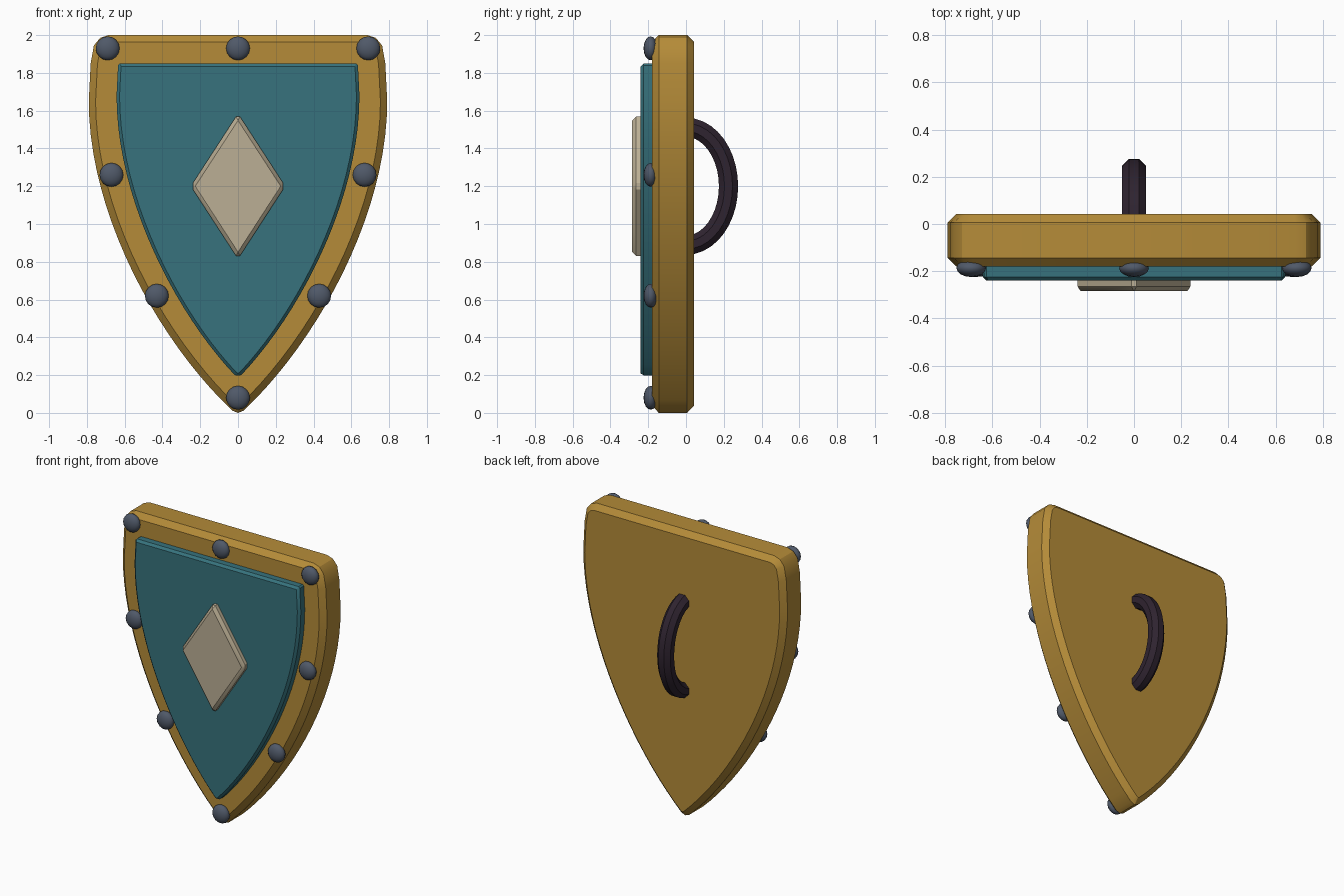
import bpy, bmesh, math
from mathutils import Vector

if "Cube" in bpy.data.objects:
    bpy.data.objects.remove(bpy.data.objects["Cube"])


def material(name, color):
    m = bpy.data.materials.new(name)
    m.diffuse_color = (*color, 1)
    m.use_nodes = True
    m.node_tree.nodes["Principled BSDF"].inputs["Base Color"].default_value = m.diffuse_color
    return m


GOLD = material("ochre_gold", (0.46, 0.26, 0.04))
TEAL = material("teal", (0.038, 0.17, 0.205))
CREAM = material("cream", (0.50, 0.43, 0.30))
STEEL = material("steel", (0.08, 0.10, 0.14))
LEATHER = material("dark_leather", (0.028, 0.017, 0.029))


def finish(obj, mat):
    obj.data.materials.append(mat)
    bpy.ops.object.select_all(action='DESELECT')
    obj.select_set(True)
    bpy.context.view_layer.objects.active = obj
    for mod in list(obj.modifiers):
        bpy.ops.object.modifier_apply(modifier=mod.name)
    bpy.ops.object.shade_smooth_by_angle(angle=math.radians(30))


def from_bmesh(name, bm):
    bmesh.ops.recalc_face_normals(bm, faces=bm.faces)
    me = bpy.data.meshes.new(name)
    bm.to_mesh(me)
    bm.free()
    obj = bpy.data.objects.new(name, me)
    bpy.context.collection.objects.link(obj)
    return obj


def bezier(p0, p1, p2, p3, n):
    pts = []
    for i in range(n + 1):
        t = i / n
        s = 1 - t
        pts.append(tuple(s**3 * a + 3 * s * s * t * b + 3 * s * t * t * c + t**3 * d
                         for a, b, c, d in zip(p0, p1, p2, p3)))
    return pts


def plate(name, half, y_front, y_back, chamfer, mat):
    """Chamfered plate from the right half of an outline, mirrored in x."""
    outline = half + [(-x, z) for x, z in reversed(half) if x > 1e-6]
    bm = bmesh.new()
    face = bm.faces.new([bm.verts.new((x, y_front, z)) for x, z in outline])
    ext = bmesh.ops.extrude_face_region(bm, geom=[face], use_keep_orig=True)
    verts = [v for v in ext['geom'] if isinstance(v, bmesh.types.BMVert)]
    bmesh.ops.translate(bm, verts=verts, vec=(0, y_back - y_front, 0))
    obj = from_bmesh(name, bm)
    bev = obj.modifiers.new("chamfer", 'BEVEL')
    bev.width = chamfer
    bev.segments = 1
    bev.limit_method = 'ANGLE'
    bev.angle_limit = math.radians(60)
    bev.use_clamp_overlap = False
    finish(obj, mat)
    return obj


# Shield body with rounded upper corners and pointed foot
body = [(0.685, 2.0), (0.73, 1.985), (0.763, 1.945), (0.78, 1.85)]
body += bezier((0.79, 1.65), (0.79, 1.05), (0.42, 0.38), (0.03, 0.012), 20) + [(0, 0)]
plate("shield_body", body, -0.18, 0.042, 0.036, GOLD)

# Raised front panel
panel = [(0.625, 1.85), (0.635, 1.84)]
panel += bezier((0.643, 1.68), (0.643, 1.12), (0.32, 0.52), (0.02, 0.203), 20) + [(0, 0.19)]
plate("front_panel", panel, -0.24, -0.16, 0.016, TEAL)

# Diamond boss
plate("diamond", [(0, 1.585), (0.25, 1.2), (0, 0.815)], -0.285, -0.22, 0.02, CREAM)

# Flattened rivets around the rim
right_rivets = [(0.69, 1.93), (0.67, 1.26), (0.43, 0.62)]
spots = right_rivets + [(-x, z) for x, z in right_rivets] + [(0, 1.93), (0, 0.08)]
for x, z in spots:
    bpy.ops.mesh.primitive_uv_sphere_add(segments=16, ring_count=8, radius=0.063,
                                         location=(x, -0.187, z))
    rivet = bpy.context.object
    rivet.name = "rivet"
    rivet.scale = (1, 0.6, 1)
    finish(rivet, STEEL)

# Arched grip on the back: octagonal tube swept along a half ellipse
bm = bmesh.new()
rings = []
STEPS, SIDES, R = 20, 8, 0.055
for i in range(STEPS + 1):
    a = math.pi * i / STEPS
    centre = Vector((0, 0.225 * math.sin(a), 1.2 + 0.312 * math.cos(a)))
    out = Vector((0, 0.312 * math.sin(a), 0.225 * math.cos(a))).normalized()
    ring = []
    for k in range(SIDES):
        b = 2 * math.pi * (k + 0.5) / SIDES
        ring.append(bm.verts.new(centre + R * (out * math.cos(b)
                                               + Vector((1, 0, 0)) * math.sin(b))))
    rings.append(ring)
for r0, r1 in zip(rings, rings[1:]):
    for k in range(SIDES):
        j = (k + 1) % SIDES
        bm.faces.new((r0[k], r0[j], r1[j], r1[k]))
bm.faces.new(rings[0])
bm.faces.new(rings[-1])
finish(from_bmesh("back_grip", bm), LEATHER)
